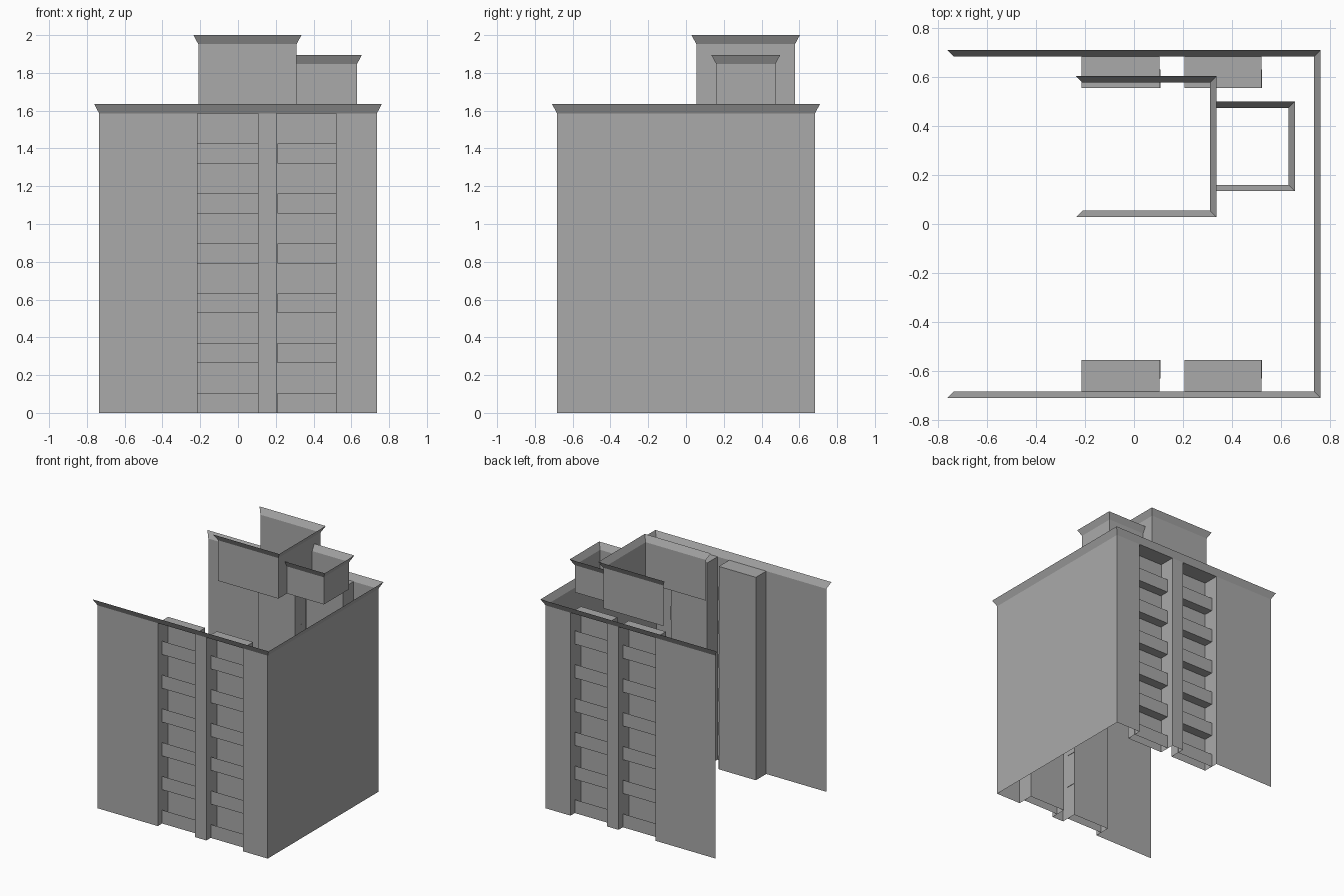
import bpy

cube = bpy.data.objects.get("Cube")
if cube:
    bpy.data.objects.remove(cube, do_unlink=True)

GREY = (0.4, 0.4, 0.4, 1)
mat = bpy.data.materials.new("concrete grey")
mat.use_nodes = True
mat.diffuse_color = GREY
mat.node_tree.nodes["Principled BSDF"].inputs["Base Color"].default_value = GREY

WALL_TOP, CORNICE_TOP = 1.585, 1.635
HALF_X, HALF_Y = 0.735, 0.683
RECESS_Y = -0.555
BALCONY_Y = -0.63
RECESSES = [(-0.215, 0.105), (0.205, 0.52)]


def make(name, verts, faces, mirror=False):
    mesh = bpy.data.meshes.new(name)
    mesh.from_pydata(verts, [], faces)
    mesh.materials.append(mat)
    obj = bpy.data.objects.new(name, mesh)
    bpy.context.collection.objects.link(obj)
    if mirror:
        mod = obj.modifiers.new("mirror", "MIRROR")
        mod.use_axis = (False, True, False)
    return obj


def sheet(name, low, z0, high, z1):
    """Open strip of wall between two plan outlines."""
    n = len(low)
    verts = [(x, y, z0) for x, y in low] + [(x, y, z1) for x, y in high]
    faces = [(i, i + 1, n + i + 1, n + i) for i in range(n - 1)]
    return make(name, verts, faces)


def u_plan(x0, x1, y0, y1):
    """Three-sided plan, open towards -x."""
    return [(x0, y0), (x1, y0), (x1, y1), (x0, y1)]


def cornice(name, x0, x1, y0, y1, z0, z1, flare, left_flare):
    sheet(name, u_plan(x0, x1, y0, y1), z0,
          u_plan(x0 - left_flare, x1 + flare, y0 - flare, y1 + flare), z1)


# Main shell: front, side and back walls with window recesses
front = [(-HALF_X, -HALF_Y)]
for a, b in RECESSES:
    front += [(a, -HALF_Y), (a, RECESS_Y), (b, RECESS_Y), (b, -HALF_Y)]
front.append((HALF_X, -HALF_Y))
plan = front + [(x, -y) for x, y in reversed(front)]
sheet("main_walls", plan, 0, plan, WALL_TOP)
cornice("main_cornice", -HALF_X, HALF_X, -HALF_Y, HALF_Y,
        WALL_TOP, CORNICE_TOP, 0.026, 0.026)

# Recess ceilings
for i, (a, b) in enumerate(RECESSES):
    make(f"recess_ceiling_{i + 1}",
         [(a, -HALF_Y, WALL_TOP), (b, -HALF_Y, WALL_TOP),
          (b, RECESS_Y, WALL_TOP), (a, RECESS_Y, WALL_TOP)],
         [(0, 1, 2, 3)], mirror=True)

# Balconies: parapet, ends and floor slab, open at the top
for i, (a, b) in enumerate(RECESSES):
    x0, x1 = a + 0.004 * i, b + 0.003
    for floor in range(6):
        z = floor * 0.264
        plan = [(x0, RECESS_Y), (x0, BALCONY_Y), (x1, BALCONY_Y), (x1, RECESS_Y)]
        verts = [(x, y, h) for h in (z, z + 0.105) for x, y in plan]
        faces = [(0, 1, 5, 4), (1, 2, 6, 5), (2, 3, 7, 6)]
        if floor:
            faces.append((3, 2, 1, 0))
        make(f"balcony_{i + 1}_{floor + 1}", verts, faces, mirror=True)

# Rooftop blocks, each a three-sided shell with a flared rim
for name, x0, x1, y0, y1, rim, top, left in [
        ("tall_roof_block", -0.21, 0.31, 0.055, 0.577, 1.952, 2.0, 0.026),
        ("low_roof_block", 0.31, 0.63, 0.16, 0.473, 1.847, 1.895, 0)]:
    plan = u_plan(x0, x1, y0, y1)
    sheet(name, plan, CORNICE_TOP, plan, rim)
    cornice(name + "_rim", x0, x1, y0, y1, rim, top, 0.026, left)
